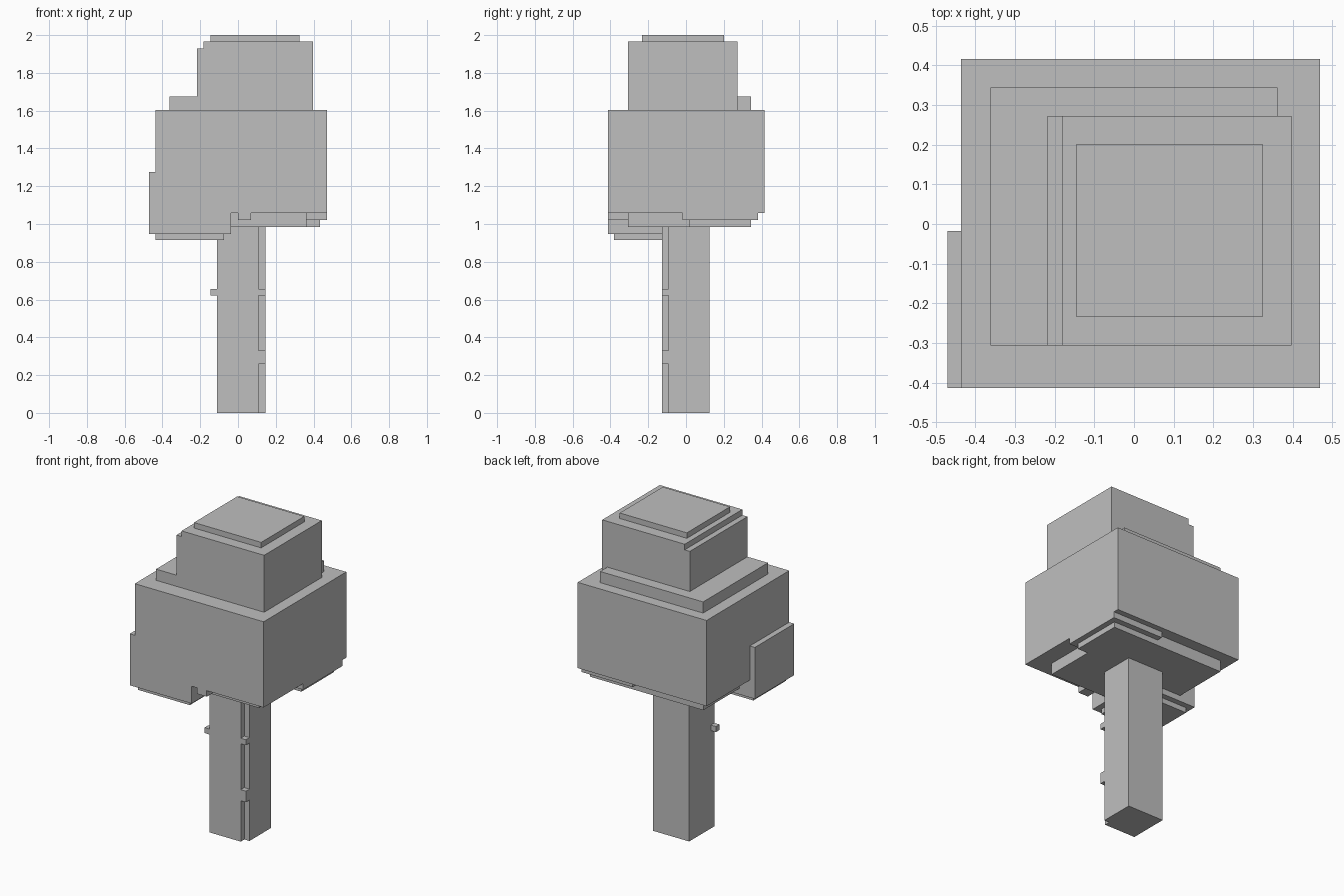
import bpy
import bmesh
from mathutils import Vector

cube = bpy.data.objects.get("Cube")
if cube:
    bpy.data.objects.remove(cube, do_unlink=True)

grey = bpy.data.materials.new("plain_grey")
grey.use_nodes = True
colour = (0.52, 0.52, 0.52, 1)
grey.diffuse_color = colour
grey.node_tree.nodes["Principled BSDF"].inputs["Base Color"].default_value = colour


def prism(name, profile, direction):
    """Extrude a closed outline along a direction."""
    bm = bmesh.new()
    face = bm.faces.new([bm.verts.new(p) for p in profile])
    ext = bmesh.ops.extrude_face_region(bm, geom=[face], use_keep_orig=True)
    moved = [v for v in ext["geom"] if isinstance(v, bmesh.types.BMVert)]
    bmesh.ops.translate(bm, verts=moved, vec=Vector(direction))
    bmesh.ops.recalc_face_normals(bm, faces=bm.faces)
    mesh = bpy.data.meshes.new(name)
    bm.to_mesh(mesh)
    bm.free()
    mesh.materials.append(grey)
    obj = bpy.data.objects.new(name, mesh)
    bpy.context.collection.objects.link(obj)
    return obj


def box(name, x, y, z):
    """Box from its (low, high) limits on each axis."""
    outline = [(x[0], y[0], z[0]), (x[1], y[0], z[0]),
               (x[1], y[1], z[0]), (x[0], y[1], z[0])]
    return prism(name, outline, (0, 0, z[1] - z[0]))


# Trunk with a notched front corner, bridged by two knots, and a twig
left, right, front, back = -0.11, 0.145, -0.128, 0.125
nx, ny = right - 0.036, front + 0.036
prism("trunk", [(left, front, 0), (nx, front, 0), (nx, ny, 0),
                (right, ny, 0), (right, back, 0), (left, back, 0)], (0, 0, 0.985))
for name, z in (("lower_knot", (0.26, 0.33)), ("upper_knot", (0.622, 0.657))):
    box(name, (nx, right), (front, ny), z)
box("twig", (left - 0.036, left), (front, ny), (0.622, 0.657))

# Main foliage block and the stepped layers beneath it
box("foliage", (-0.436, 0.47), (-0.414, 0.416), (1.058, 1.603))
box("under_core", (-0.362, 0.362), (-0.306, 0.343), (0.985, 1.058))
box("under_side_step", (0.11, 0.47), (-0.018, 0.38), (1.02, 1.058))
box("under_side_lip", (0.362, 0.435), (0.016, 0.343), (0.985, 1.02))
box("under_front_lip", (0, 0.07), (-0.414, -0.306), (1.02, 1.058))

# Drooping clump that wraps the front corner
y0, y1 = -0.414, -0.018
prism("drooping_clump", [(-0.471, y0, 0.948), (-0.036, y0, 0.948), (-0.036, y0, 1.058),
                         (-0.436, y0, 1.058), (-0.436, y0, 1.275), (-0.471, y0, 1.275)],
      (0, y1 - y0, 0))
box("clump_underside", (-0.436, -0.073), (-0.38, -0.054), (0.915, 0.948))

# Upper tiers
box("shoulder_tier", (-0.362, 0.362), (-0.306, 0.345), (1.603, 1.674))
y0, y1 = -0.306, 0.273
prism("crown", [(-0.218, y0, 1.603), (0.398, y0, 1.603), (0.398, y0, 1.965),
                (-0.182, y0, 1.965), (-0.182, y0, 1.929), (-0.218, y0, 1.929)],
      (0, y1 - y0, 0))
box("crown_cap", (-0.146, 0.326), (-0.233, 0.2), (1.965, 2.0))
